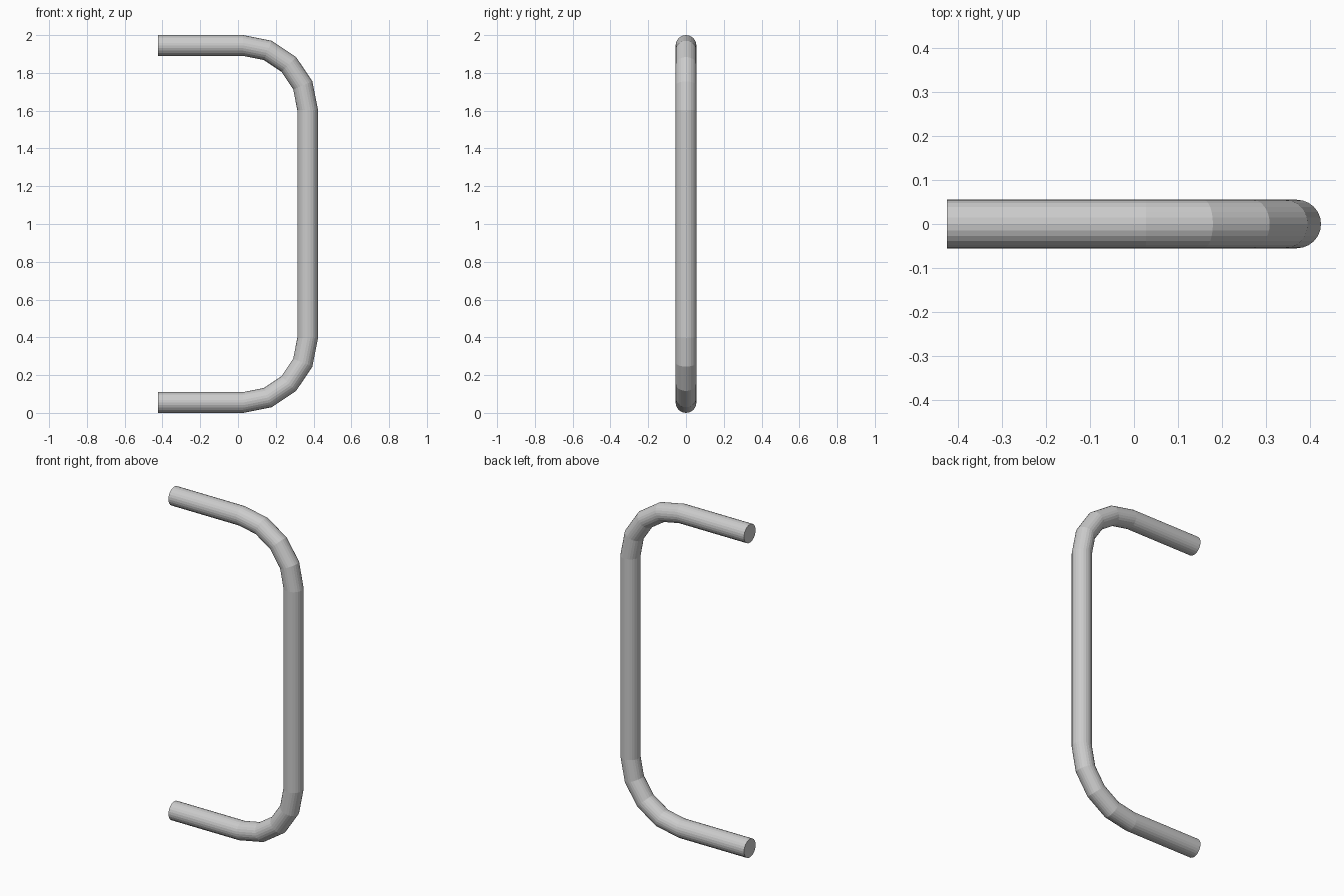
import bpy, bmesh, math
from mathutils import Vector

if "Cube" in bpy.data.objects:
    bpy.data.objects.remove(bpy.data.objects["Cube"])

TUBE_R, BEND_R = 0.055, 0.342     # tube radius, centreline bend radius
BEND_X, END_X = 0.027, -0.424     # where the bends start, open ends
SIDES, STEPS = 24, 4
BEND_Z = TUBE_R + BEND_R

# Stations: centre point and outward direction in the XZ plane
stations = [(Vector((END_X, 0, TUBE_R)), Vector((0, 0, -1)))]
for base_z, start in ((BEND_Z, -90), (2 - BEND_Z, 0)):
    for i in range(STEPS + 1):
        a = math.radians(start + 90 * i / STEPS)
        out = Vector((math.cos(a), 0, math.sin(a)))
        stations.append((Vector((BEND_X, 0, base_z)) + out * BEND_R, out))
stations.append((Vector((END_X, 0, 2 - TUBE_R)), Vector((0, 0, 1))))

# Bent tube: rings bridged along the path, flat caps at both ends
bm = bmesh.new()
rings = []
for centre, out in stations:
    ring = []
    for j in range(SIDES):
        t = 2 * math.pi * j / SIDES
        ring.append(bm.verts.new(centre + TUBE_R * (
            math.cos(t) * out + math.sin(t) * Vector((0, 1, 0)))))
    rings.append(ring)
for a, b in zip(rings, rings[1:]):
    for j in range(SIDES):
        k = (j + 1) % SIDES
        bm.faces.new((a[j], a[k], b[k], b[j]))
bm.faces.new(rings[0])
bm.faces.new(rings[-1])
bmesh.ops.recalc_face_normals(bm, faces=bm.faces)

mesh = bpy.data.meshes.new("pull_handle")
bm.to_mesh(mesh)
bm.free()
handle = bpy.data.objects.new("pull_handle", mesh)
bpy.context.collection.objects.link(handle)
